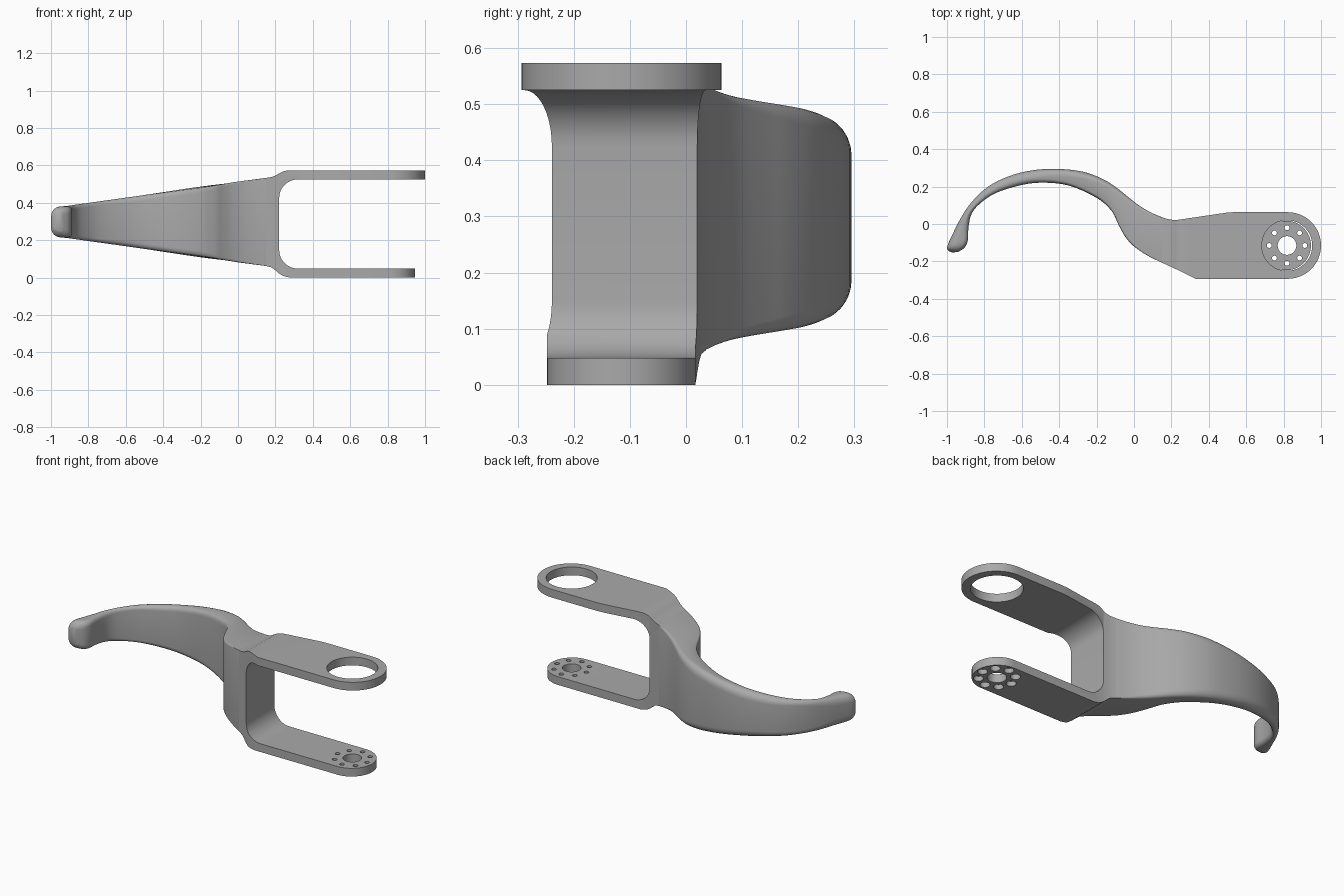
import bpy, bmesh, math
from mathutils import Vector

if "Cube" in bpy.data.objects:
    bpy.data.objects.remove(bpy.data.objects["Cube"])

grey = bpy.data.materials.new("light_grey")
grey.diffuse_color = (0.4, 0.4, 0.4, 1)
grey.use_nodes = True
grey.node_tree.nodes["Principled BSDF"].inputs["Base Color"].default_value = grey.diffuse_color


def finish(bm, name):
    bmesh.ops.recalc_face_normals(bm, faces=bm.faces)
    me = bpy.data.meshes.new(name)
    bm.to_mesh(me)
    bm.free()
    me.materials.append(grey)
    ob = bpy.data.objects.new(name, me)
    bpy.context.collection.objects.link(ob)
    return ob


def prism(name, pts, offset):
    """Extrude a closed 3D outline along offset."""
    bm = bmesh.new()
    face = bm.faces.new([bm.verts.new(p) for p in pts])
    ext = bmesh.ops.extrude_face_region(bm, geom=[face])
    bmesh.ops.translate(bm, vec=offset, verts=[v for v in ext["geom"] if isinstance(v, bmesh.types.BMVert)])
    return finish(bm, name)


def activate(ob):
    bpy.ops.object.select_all(action="DESELECT")
    ob.select_set(True)
    bpy.context.view_layer.objects.active = ob


def boolean(ob, cutter, op):
    mod = ob.modifiers.new("cut", "BOOLEAN")
    mod.operation, mod.object, mod.solver = op, cutter, "EXACT"
    activate(ob)
    bpy.ops.object.modifier_apply(modifier=mod.name)
    bpy.data.objects.remove(cutter)


def arc(cx, cy, r, a0, a1, n):
    return [(cx + r * math.cos(math.radians(a0 + (a1 - a0) * k / n)),
             cy + r * math.sin(math.radians(a0 + (a1 - a0) * k / n))) for k in range(n + 1)]


def drill(ob, x, y, r, z0, z1, n=32):
    pts = [(px, py, z0) for px, py in arc(x, y, r, 0, 360, n)[:-1]]
    boolean(ob, prism("drill", pts, (0, 0, z1 - z0)), "DIFFERENCE")


def smooth(ob, angle):
    activate(ob)
    bpy.ops.object.shade_smooth_by_angle(angle=math.radians(angle))


# Fork: side profile with a rounded slot
top = [(0.15, 0.533), (0.18, 0.538), (0.2, 0.545), (0.215, 0.554), (0.235, 0.565), (0.255, 0.571), (0.28, 0.573), (1.1, 0.573)]
slot = ([(1.1, 0.525)] + arc(0.32, 0.425, 0.1, 90, 180, 10)
        + arc(0.32, 0.148, 0.1, 180, 270, 10) + [(1.1, 0.048)])
bottom = [(1.1, 0), (0.28, 0), (0.255, 0.005), (0.235, 0.012), (0.215, 0.025), (0.195, 0.043), (0.18, 0.054), (0.15, 0.062)]
fork = prism("fork", [(x, -0.4, z) for x, z in top + slot + bottom], (0, 0.6, 0))

# Fork plan outlines: wide upper arm, narrow lower arm
CX, CY = 0.818, -0.115
root_back = [(0.22, 0.02), (0.2, 0.023), (0.175, 0.028), (0.15, 0.036)]
root_front = [(0.15, -0.207), (0.2, -0.23), (0.22, -0.239)]
upper = root_front + [(0.33, -0.293)] + arc(0.822, CY, 0.178, -90, 90, 32) + [(0.53, 0.063), (0.49, 0.06)] + root_back
lower = root_front + [(0.24, -0.248)] + arc(0.814, CY, 0.132, -90, 90, 32) + [(0.26, 0.017)] + root_back
plan = prism("plan_upper", [(x, y, 0.29) for x, y in upper], (0, 0, 0.5))
boolean(plan, prism("plan_lower", [(x, y, -0.1) for x, y in lower], (0, 0, 0.39)), "UNION")
boolean(fork, plan, "INTERSECT")

# Bearing seat, centre bore and ring of counterbored screw holes
drill(fork, CX, CY, 0.135, 0.45, 0.7, 48)
drill(fork, CX, CY, 0.05, -0.1, 0.15)
for k in range(8):
    a = k * math.pi / 4
    x, y = CX + 0.095 * math.cos(a), CY + 0.095 * math.sin(a)
    drill(fork, x, y, 0.013, -0.1, 0.15, 16)
    drill(fork, x, y, 0.026, -0.1, 0.028, 20)
smooth(fork, 28)

# Hook lever: paired outer and inner plan points, root to tip
outer = [(0.15, 0.036), (0.09, 0.062), (0.03, 0.097), (-0.03, 0.143), (-0.09, 0.192), (-0.17, 0.242), (-0.28, 0.281),
         (-0.42, 0.295), (-0.55, 0.286), (-0.67, 0.255), (-0.78, 0.2), (-0.87, 0.115), (-0.93, 0.025),
         (-0.97, -0.055), (-0.995, -0.11), (-0.997, -0.138), (-0.975, -0.152)]
inner = [(0.15, -0.207), (0.08, -0.173), (0.01, -0.128), (-0.04, -0.078), (-0.08, -0.01), (-0.12, 0.07), (-0.2, 0.14),
         (-0.35, 0.206), (-0.5, 0.221), (-0.62, 0.204), (-0.74, 0.165), (-0.82, 0.112), (-0.868, 0.055),
         (-0.885, -0.02), (-0.888, -0.085), (-0.905, -0.125), (-0.94, -0.15)]


def spline(pts, steps=4):
    p = [Vector(q) for q in pts]
    p = [2 * p[0] - p[1]] + p + [2 * p[-1] - p[-2]]
    out = []
    for i in range(1, len(p) - 2):
        a, b, c, d = p[i - 1:i + 3]
        for k in range(steps):
            t = k / steps
            out.append(0.5 * (2 * b + (c - a) * t + (2 * a - 5 * b + 4 * c - d) * t * t + (3 * b - a - 3 * c + d) * t ** 3))
    return out + [p[-2]]


bm = bmesh.new()
rings = []
pairs = list(zip(spline(outer), spline(inner)))
for j, (o, i) in enumerate(pairs):
    w = (o - i).length
    end = max(0, j - (len(pairs) - 9)) / 8
    mid_x = (o.x + i.x) / 2
    z_top = 0.512 + 0.14 * mid_x - 0.03 * end ** 2
    z_bot = 0.083 - 0.14 * mid_x + 0.03 * end ** 2
    ramp = min(1, max(0, (0.14 - mid_x) / 0.35))
    r_out = min(0.003 + 0.045 * ramp, 0.6 * w)
    r_in = min(0.001 + 0.025 * ramp, 0.36 * w)
    # rounded section: u runs from the inner to the outer face
    sec = [(w - r_out + u, z_top - r_out + v) for u, v in arc(0, 0, r_out, 0, 90, 6)]
    sec += [(r_in + u, z_top - r_in + v) for u, v in arc(0, 0, r_in, 90, 180, 5)]
    sec += [(r_in + u, z_bot + r_in + v) for u, v in arc(0, 0, r_in, 180, 270, 5)]
    sec += [(w - r_out + u, z_bot + r_out + v) for u, v in arc(0, 0, r_out, 270, 360, 6)]
    d = (o - i) / w
    rings.append([bm.verts.new((i.x + d.x * u, i.y + d.y * u, z)) for u, z in sec])
for a, b in zip(rings, rings[1:]):
    for k in range(len(a)):
        n = (k + 1) % len(a)
        bm.faces.new((a[k], a[n], b[n], b[k]))
bm.faces.new(rings[-1])
bm.faces.new(rings[0])
hook = finish(bm, "hook_lever")
smooth(hook, 40)
